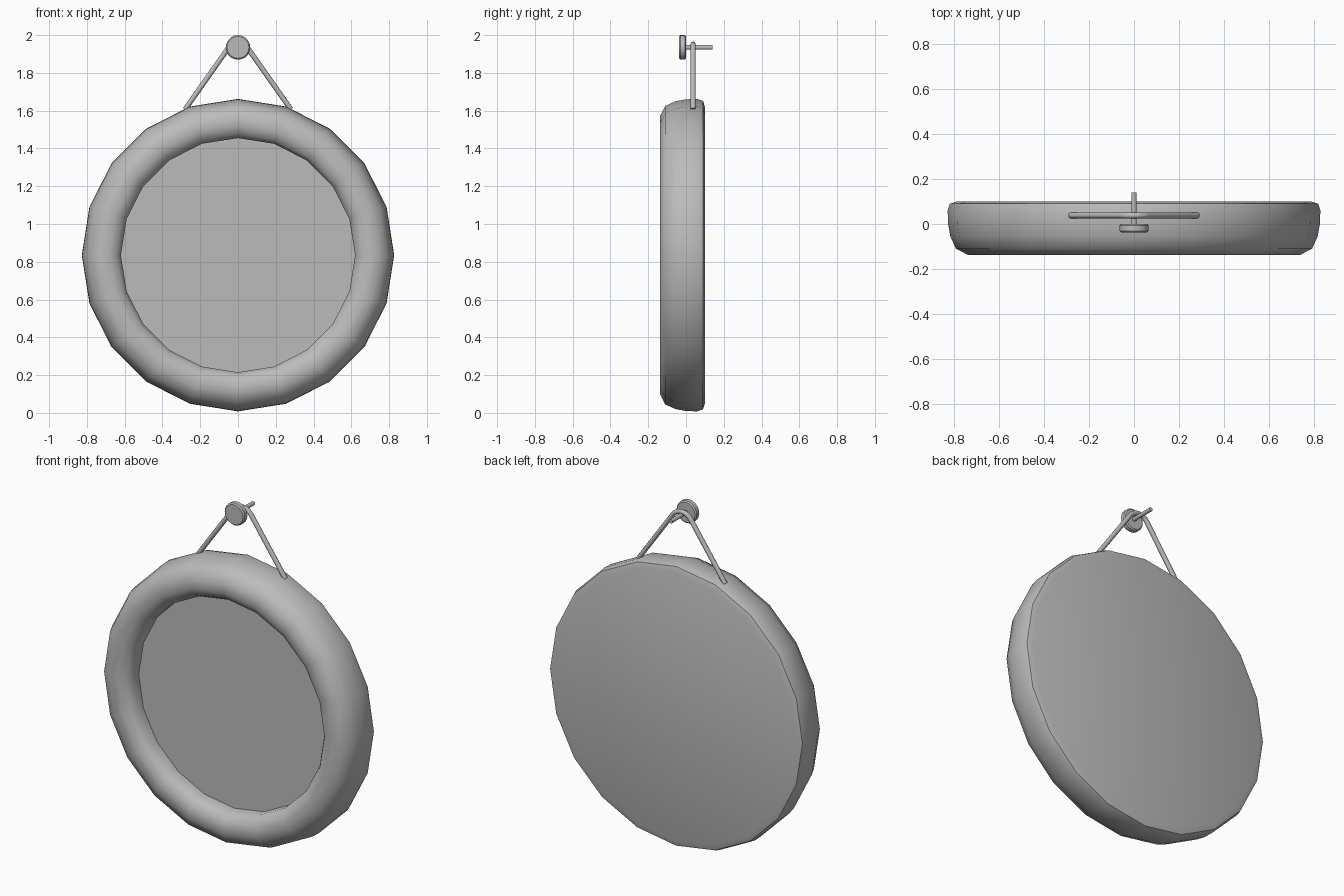
import bpy, bmesh, math
from mathutils import Vector, Matrix

cube = bpy.data.objects.get("Cube")
if cube:
    bpy.data.objects.remove(cube, do_unlink=True)

GREY = (0.5, 0.5, 0.5, 1)
grey = bpy.data.materials.new("plain grey")
grey.use_nodes = True
grey.diffuse_color = GREY
grey.node_tree.nodes["Principled BSDF"].inputs["Base Color"].default_value = GREY


def finish(obj, angle):
    obj.data.materials.append(grey)
    bpy.ops.object.select_all(action="DESELECT")
    obj.select_set(True)
    bpy.context.view_layer.objects.active = obj
    bpy.ops.object.shade_smooth_by_angle(angle=math.radians(angle))


def lathe(name, profile, sides, height, angle, caps=True):
    """Turn a (radius, y) profile about the y axis and close both ends."""
    bm = bmesh.new()
    rings = [[bm.verts.new((r * math.cos(math.tau * i / sides), y,
                            r * math.sin(math.tau * i / sides)))
              for i in range(sides)] for r, y in profile]
    for a, b in zip(rings, rings[1:]):
        for i in range(sides):
            j = (i + 1) % sides
            bm.faces.new((a[i], a[j], b[j], b[i]))
    if caps:
        bm.faces.new(rings[0])
        bm.faces.new(rings[-1])
    bmesh.ops.recalc_face_normals(bm, faces=bm.faces)
    mesh = bpy.data.meshes.new(name)
    bm.to_mesh(mesh)
    bm.free()
    obj = bpy.data.objects.new(name, mesh)
    obj.location.z = height
    bpy.context.collection.objects.link(obj)
    finish(obj, angle)
    return obj


FRAME_Z, KNOB_Z = 0.835, 1.935
SIDES = 20

# Round frame with a rolled front lip and a flat closed back
lathe("frame", [(0.62, -0.03), (0.62, -0.085), (0.64, -0.115), (0.68, -0.138),
                (0.735, -0.138), (0.79, -0.11), (0.815, -0.055), (0.825, 0.0),
                (0.827, 0.06), (0.817, 0.09), (0.785, 0.1)],
      SIDES, FRAME_Z, 50)

# Mirror glass: a thin plate inside the lip
lathe("mirror_glass", [(0.619, -0.034), (0.619, -0.028)], SIDES, FRAME_Z, 30)

# Wall knob and its peg
lathe("knob", [(0.058, -0.037), (0.065, -0.03), (0.065, -0.006), (0.058, 0.0)],
      SIDES, KNOB_Z, 30)
lathe("peg", [(0.012, -0.005), (0.012, 0.14)], 12, KNOB_Z, 40)

# Hanging cord: two straight runs joined by an arc over the peg
ARC_R, CORD_Y, TOP_Z = 0.07, 0.038, 1.953
half = math.radians(56)
arc = [Vector((ARC_R * math.sin(t), CORD_Y, TOP_Z - ARC_R + ARC_R * math.cos(t)))
       for t in [half * (k / 4 - 1) for k in range(9)]]
END = Vector((0.28, CORD_Y, 1.607))
path = [Vector((-END.x, END.y, END.z))] + arc + [END]
curve = bpy.data.curves.new("hanging_cord", "CURVE")
curve.dimensions = "3D"
curve.bevel_depth = 0.0135
curve.bevel_resolution = 2
curve.use_fill_caps = True
spline = curve.splines.new("POLY")
spline.points.add(len(path) - 1)
for point, co in zip(spline.points, path):
    point.co = (*co, 1)
cord = bpy.data.objects.new("hanging_cord", curve)
bpy.context.collection.objects.link(cord)
bpy.ops.object.select_all(action="DESELECT")
cord.select_set(True)
bpy.context.view_layer.objects.active = cord
bpy.ops.object.convert(target="MESH")
finish(bpy.context.object, 50)
